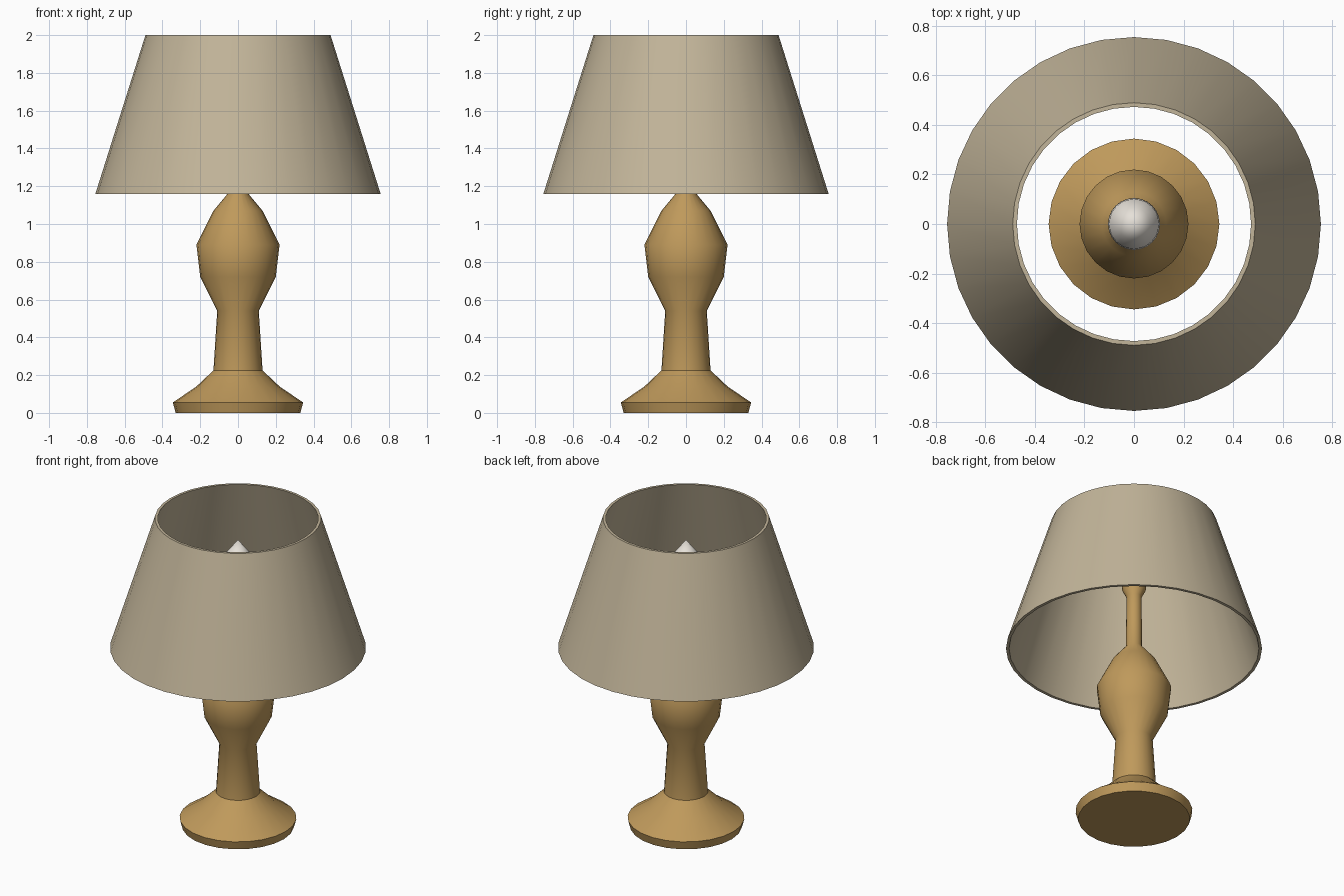
import bpy, bmesh, math

if "Cube" in bpy.data.objects:
    bpy.data.objects.remove(bpy.data.objects["Cube"])


def material(name, rgb):
    m = bpy.data.materials.new(name)
    m.diffuse_color = (*rgb, 1)
    m.use_nodes = True
    m.node_tree.nodes["Principled BSDF"].inputs["Base Color"].default_value = m.diffuse_color
    return m


brass = material("brass", (0.52, 0.32, 0.105))
fabric = material("beige fabric", (0.54, 0.46, 0.32))
glass = material("white glass", (0.79, 0.75, 0.69))


def lathe(name, profile, sides, mat, closed=False, angle=40):
    """Revolve (radius, z) points round z; radius 0 is a pole."""
    bm = bmesh.new()
    rings = []
    for r, z in profile:
        if r == 0:
            rings.append([bm.verts.new((0, 0, z))] * sides)
        else:
            rings.append([bm.verts.new((r * math.cos(math.tau * i / sides),
                                        r * math.sin(math.tau * i / sides), z))
                          for i in range(sides)])
    pairs = list(zip(rings, rings[1:]))
    if closed:
        pairs.append((rings[-1], rings[0]))
    for a, b in pairs:
        for i in range(sides):
            j = (i + 1) % sides
            bm.faces.new(list(dict.fromkeys((a[i], a[j], b[j], b[i]))))
    bmesh.ops.recalc_face_normals(bm, faces=bm.faces[:])
    mesh = bpy.data.meshes.new(name)
    bm.to_mesh(mesh)
    bm.free()
    mesh.materials.append(mat)
    ob = bpy.data.objects.new(name, mesh)
    bpy.context.collection.objects.link(ob)
    bpy.ops.object.select_all(action='DESELECT')
    ob.select_set(True)
    bpy.context.view_layer.objects.active = ob
    bpy.ops.object.shade_smooth_by_angle(angle=math.radians(angle))
    return ob


# Turned base, column, thin stem and flared socket
lathe("lamp_stand", [
    (0, 0), (0.33, 0), (0.345, 0.055), (0.22, 0.14), (0.13, 0.225),
    (0.11, 0.54), (0.2, 0.72), (0.22, 0.89), (0.13, 1.07), (0.047, 1.17),
    (0.045, 1.51), (0.07, 1.56), (0.07, 1.6), (0, 1.6)], 24, brass)

# Pear-shaped bulb sitting in the socket
lathe("bulb", [(0, 1.58), (0.06, 1.59), (0.105, 1.67), (0.1, 1.73),
               (0.065, 1.78), (0, 1.86)], 24, glass, angle=60)

# Open tapered shade with a thin wall
lathe("shade", [(0.755, 1.16), (0.49, 2.0), (0.473, 2.0), (0.737, 1.16)],
      36, fabric, closed=True)
